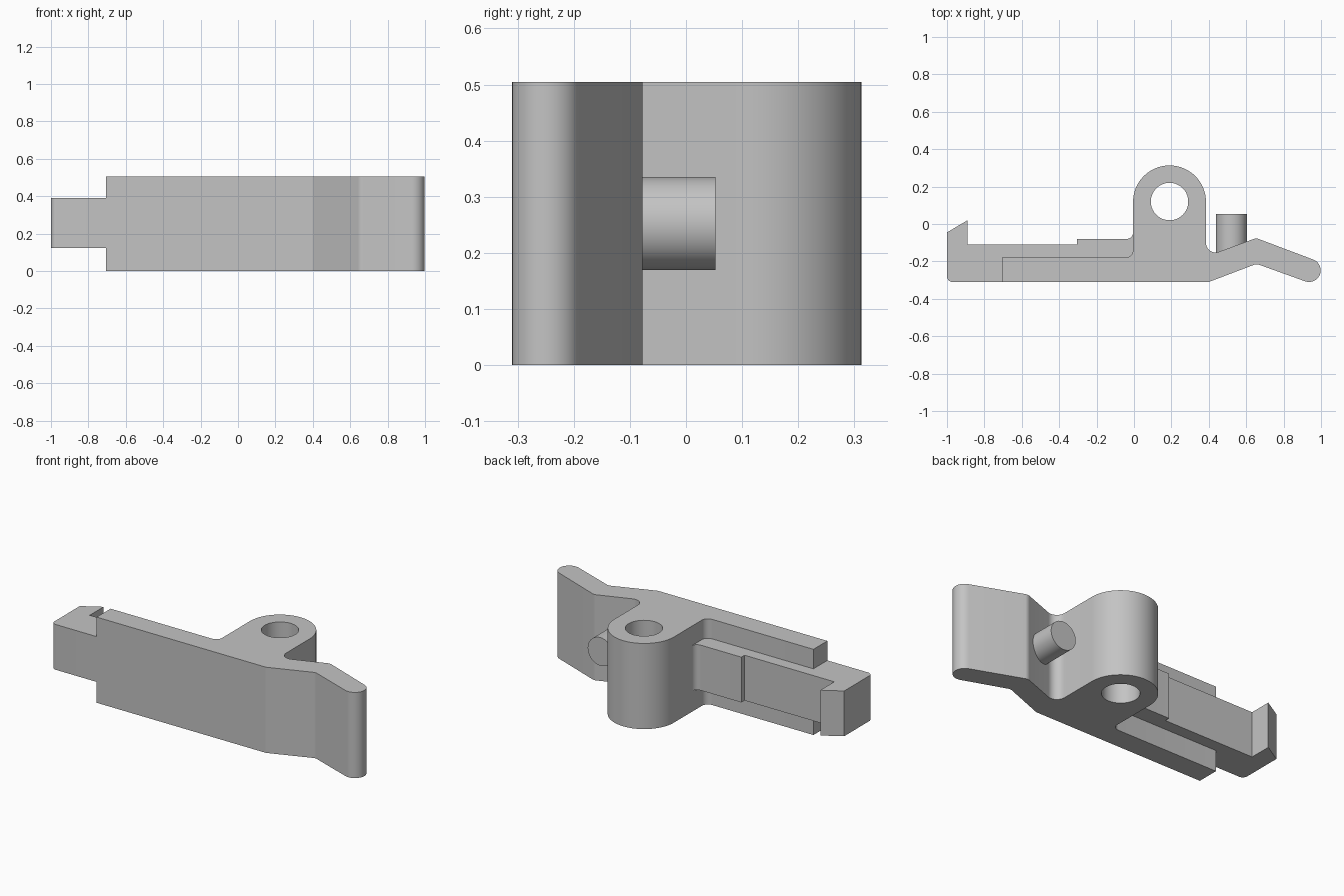
import bpy, bmesh, math
from mathutils import Vector

if "Cube" in bpy.data.objects:
    bpy.data.objects.remove(bpy.data.objects["Cube"], do_unlink=True)

grey = bpy.data.materials.new("plain grey")
grey.use_nodes = True
colour = (0.55, 0.55, 0.55, 1)
grey.diffuse_color = colour
grey.node_tree.nodes["Principled BSDF"].inputs["Base Color"].default_value = colour


def arc(cx, cy, r, start, end, steps=32):
    angles = [math.radians(start + (end - start) * i / steps) for i in range(steps + 1)]
    return [(cx + r * math.cos(a), cy + r * math.sin(a)) for a in angles]


def rounded(prev, corner, nxt, r, steps=8):
    """Points of a fillet of radius r at a corner."""
    p = Vector(corner)
    u, v = (Vector(prev) - p).normalized(), (Vector(nxt) - p).normalized()
    half = u.angle(v) / 2
    centre = p + (u + v).normalized() * r / math.sin(half)
    a, b = p + u * r / math.tan(half) - centre, p + v * r / math.tan(half) - centre
    turn = math.atan2(a.x * b.y - a.y * b.x, a.dot(b))
    start = math.atan2(a.y, a.x)
    return [(centre.x + r * math.cos(start + turn * i / steps),
             centre.y + r * math.sin(start + turn * i / steps)) for i in range(steps + 1)]


def finish(name, mesh):
    bm = bmesh.new()
    bm.from_mesh(mesh)
    bmesh.ops.remove_doubles(bm, verts=bm.verts, dist=0.0001)
    bmesh.ops.recalc_face_normals(bm, faces=bm.faces)
    bm.to_mesh(mesh)
    bm.free()
    mesh.materials.clear()
    mesh.materials.append(grey)
    obj = bpy.data.objects.new(name, mesh)
    bpy.context.collection.objects.link(obj)
    bpy.ops.object.select_all(action="DESELECT")
    obj.select_set(True)
    bpy.context.view_layer.objects.active = obj
    bpy.ops.object.shade_smooth_by_angle(angle=math.radians(30))
    return obj


def extrude_outline(name, loops, low, high):
    """Solid between two heights from an outline and any holes."""
    curve = bpy.data.curves.new(name + " outline", "CURVE")
    curve.dimensions = "2D"
    curve.fill_mode = "BOTH"
    curve.extrude = (high - low) / 2
    for loop in loops:
        spline = curve.splines.new("POLY")
        spline.points.add(len(loop) - 1)
        for point, (x, y) in zip(spline.points, loop):
            point.co = (x, y, 0, 1)
        spline.use_cyclic_u = True
    temp = bpy.data.objects.new("outline", curve)
    bpy.context.collection.objects.link(temp)
    bpy.context.view_layer.update()
    mesh = bpy.data.meshes.new_from_object(temp)
    bpy.data.objects.remove(temp, do_unlink=True)
    bpy.data.curves.remove(curve)
    for vert in mesh.vertices:
        vert.co.z += (low + high) / 2
    return finish(name, mesh)


# Lever body with pivot boss and bent finger tab
rail, bend, knee = (0, -0.18), (0.385, -0.174), (0.653, -0.075)
under, heel = (0.655, -0.213), (0.4, -0.31)
tip_top, tip_low = (0.956, -0.19), (0.916, -0.305)
body = [(-0.705, -0.31)]
body += rounded((-0.705, -0.31), heel, under, 0.03)
body += rounded(heel, under, tip_low, 0.04)
body += arc(0.936, -0.248, 0.062, -109, 71, 20)
body += rounded(tip_top, knee, bend, 0.04)
body += rounded(knee, bend, (0.385, 0.12), 0.05)
body += arc(0.19, 0.118, 0.195, 0, 180, 40)
body += rounded((-0.005, 0.12), (-0.005, -0.18), (-0.705, -0.18), 0.04)
body += [(-0.705, -0.18)]
extrude_outline("lever_body", [body, arc(0.19, 0.12, 0.1, 0, 354, 59)], 0, 0.505)

# Narrow latch arm with hooked end, rooted in the body
latch = rounded((-1, 0), (-1, -0.31), (-0.705, -0.31), 0.03)
latch += [(-0.705, -0.31), (-0.705, -0.25), (0.04, -0.25), (0.04, -0.04)]
latch += rounded((-0.005, 0), (-0.005, -0.08), (-0.305, -0.08), 0.035)
latch += [(-0.305, -0.08), (-0.305, -0.11), (-0.89, -0.11), (-0.89, 0.02), (-1, -0.045)]
extrude_outline("latch_arm", [latch], 0.123, 0.39)

# Round spring peg behind the finger tab
bm = bmesh.new()
bmesh.ops.create_cone(bm, cap_ends=True, segments=48, radius1=0.083, radius2=0.083, depth=0.243)
peg_mesh = bpy.data.meshes.new("spring_peg")
bm.to_mesh(peg_mesh)
bm.free()
peg = finish("spring_peg", peg_mesh)
peg.rotation_euler.x = math.pi / 2
peg.location = (0.521, -0.0685, 0.2525)
